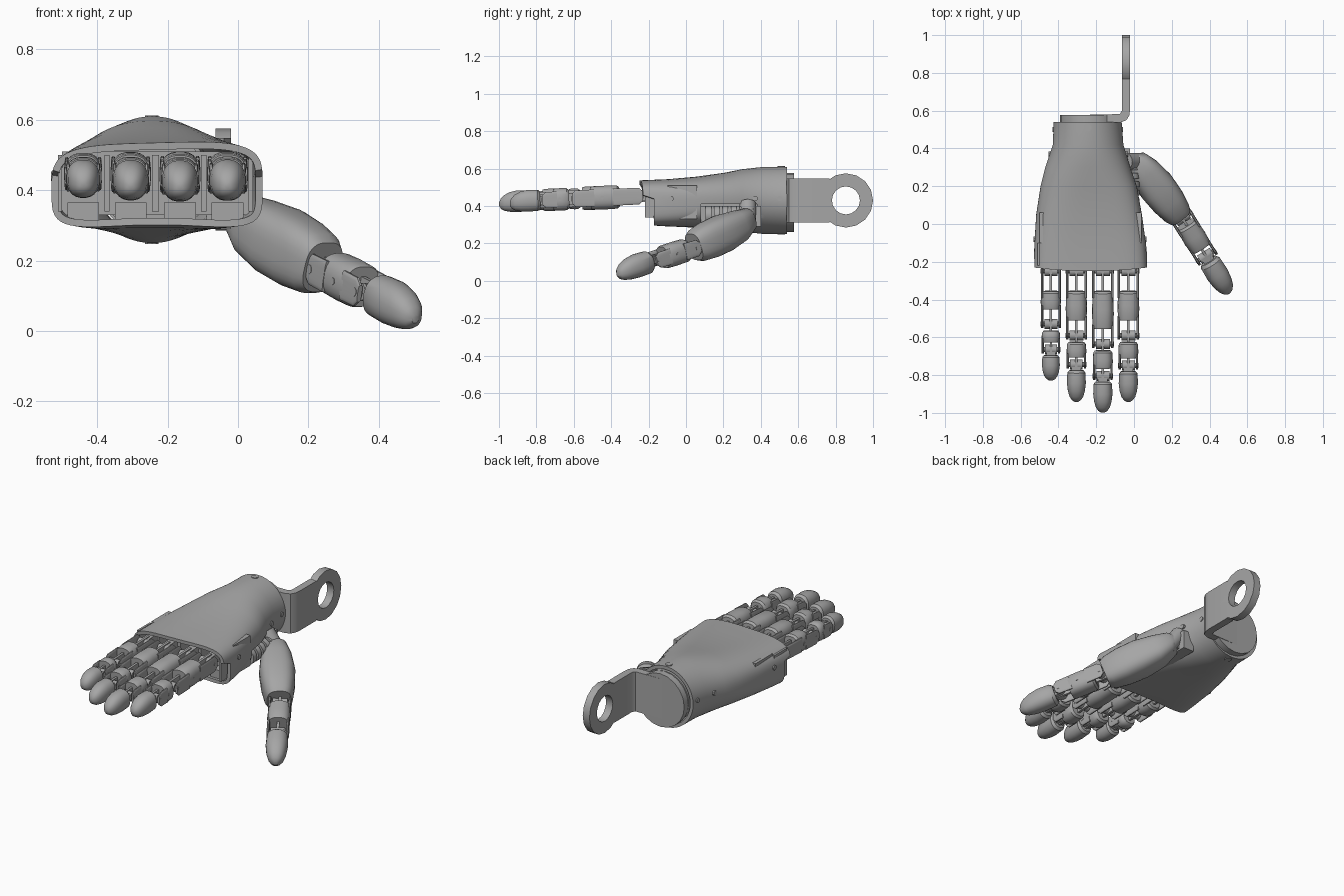
import bpy, bmesh
from math import cos, sin, pi, radians, copysign
from mathutils import Matrix, Vector

cube = bpy.data.objects.get("Cube")
if cube:
    bpy.data.objects.remove(cube)

GREY = (0.38, 0.38, 0.38, 1)
grey = bpy.data.materials.new("plain grey")
grey.use_nodes = True
grey.diffuse_color = GREY
grey.node_tree.nodes["Principled BSDF"].inputs["Base Color"].default_value = GREY
parts = []


def finish(bm, name, matrix=Matrix()):
    bmesh.ops.recalc_face_normals(bm, faces=bm.faces)
    me = bpy.data.meshes.new(name)
    bm.to_mesh(me)
    bm.free()
    me.transform(matrix)
    me.materials.append(grey)
    ob = bpy.data.objects.new(name, me)
    bpy.context.collection.objects.link(ob)
    parts.append(ob)
    return ob


def oval(cx, y, cz, rx, rz, p=2.0, n=24):
    """Rounded-box ring across the y axis; p=2 is an ellipse."""
    def power(v):
        return copysign(abs(v) ** (2 / p), v)
    angles = [2 * pi * (i + 0.5) / n for i in range(n)]
    return [Vector((cx + rx * power(cos(a)), y, cz + rz * power(sin(a)))) for a in angles]


def loft(bm, rings, caps=True):
    rows = [[bm.verts.new(p) for p in r] for r in rings]
    n = len(rows[0])
    for a, b in zip(rows, rows[1:]):
        for i in range(n):
            bm.faces.new((a[i], a[(i + 1) % n], b[(i + 1) % n], b[i]))
    if caps:
        bm.faces.new(rows[0])
        bm.faces.new(rows[-1])


def box(bm, lo, hi):
    lo, hi = Vector(lo), Vector(hi)
    m = Matrix.Translation((lo + hi) / 2) @ Matrix.Diagonal((*(hi - lo), 1))
    bmesh.ops.create_cube(bm, size=1, matrix=m)


def rod(bm, at, axis, r, depth, sides=16):
    turn = Vector((0, 0, 1)).rotation_difference(Vector(axis)).to_matrix().to_4x4()
    bmesh.ops.create_cone(bm, cap_ends=True, segments=sides, radius1=r, radius2=r,
                          depth=depth, matrix=Matrix.Translation(at) @ turn)


def frame(start, end):
    """Local y runs from start to end, local z stays as upright as it can."""
    d = (Vector(end) - Vector(start)).normalized()
    u = d.cross(Vector((0, 0, 1))).normalized()
    m = Matrix((u, d, u.cross(d))).transposed().to_4x4()
    return Matrix.Translation(start) @ m


# Palm shell: open loft from the round wrist to the wide knuckles
bm = bmesh.new()
rings = []
for y, cx, rx, low, high, p in (
        (0.54, -0.245, 0.18, 0.25, 0.61, 2), (0.42, -0.243, 0.187, 0.25, 0.61, 2),
        (0.3, -0.245, 0.225, 0.26, 0.597, 2.2), (0.2, -0.24, 0.255, 0.265, 0.577, 2.5),
        (0.05, -0.238, 0.28, 0.27, 0.556, 3), (-0.1, -0.232, 0.295, 0.27, 0.542, 3.6),
        (-0.24, -0.23, 0.3, 0.272, 0.535, 4)):
    ring = oval(cx, y, (low + high) / 2, rx, (high - low) / 2, p, 72)
    flat = (p - 2) / 2
    for v in ring:
        off = (v.x - cx) / rx
        if v.z < 0.4:
            v.z += 0.03 * flat * (1 - off * off)
        else:
            v.z += 0.008 * flat * off
        if y < -0.2:
            v.y = -0.17 if v.z < 0.45 else -0.25 + 0.02 * off * off
    rings.append(ring)
loft(bm, rings, caps=False)
shell = finish(bm, "palm_shell")
solid = shell.modifiers.new("wall", "SOLIDIFY")
solid.thickness = 0.02
solid.offset = -1

# Opening in the shell where the thumb is mounted
bm = bmesh.new()
box(bm, (-0.06, 0.08, 0.22), (0.2, 0.38, 0.41))
cutter = finish(bm, "thumb_opening_cutter")
parts.remove(cutter)
cutter.hide_render = True
cutter.display_type = "WIRE"
cut = shell.modifiers.new("thumb opening", "BOOLEAN")
cut.object = cutter
cut.operation = "DIFFERENCE"
cut.solver = "EXACT"
bpy.context.view_layer.objects.active = shell
for mod in list(shell.modifiers):
    bpy.ops.object.modifier_apply(modifier=mod.name)
bpy.data.objects.remove(cutter)

# Inner frame carrying the fingers, with lower guide blocks
FINGERS = (("little", -0.44, -0.55, -0.685, -0.83, 0.053),
           ("ring", -0.305, -0.61, -0.765, -0.943, 0.056),
           ("middle", -0.165, -0.655, -0.825, -1.0, 0.057),
           ("index", -0.03, -0.61, -0.77, -0.943, 0.057))
bm = bmesh.new()
box(bm, (-0.5, -0.1, 0.33), (0.04, 0.06, 0.51))
box(bm, (-0.4, 0.06, 0.33), (-0.08, 0.4, 0.5))
for _, x, *_rest in FINGERS:
    box(bm, (x - 0.045, -0.15, 0.315), (x + 0.045, -0.1, 0.365))
    for side in (-1, 1):
        e = x + side * 0.066
        box(bm, (e - 0.006, -0.22, 0.34), (e + 0.006, -0.1, 0.5))
finish(bm, "inner_frame")

# Thumb mount: stacked toothed discs inside the opening
bm = bmesh.new()
box(bm, (-0.09, 0.06, 0.29), (-0.02, 0.4, 0.4))
for i in range(6):
    rod(bm, (-0.02, 0.12 + 0.045 * i, 0.35), (0, 1, 0), 0.05, 0.03)
rod(bm, (0.0, 0.33, 0.35), (0.6, 0, -0.8), 0.045, 0.15)
finish(bm, "thumb_mount")

# Screw heads on the shell
bm = bmesh.new()
rod(bm, (-0.245, 0.51, 0.605), (0, 0, 1), 0.02, 0.016, 10)
rod(bm, (-0.245, 0.51, 0.255), (0, 0, 1), 0.02, 0.016, 10)
for x, y in ((-0.066, 0.5), (-0.424, 0.5), (0.059, -0.08), (-0.523, -0.08),
             (-0.04, 0.37), (-0.445, 0.37)):
    rod(bm, (x, y, 0.44), (1, 0, 0), 0.014, 0.016, 10)
finish(bm, "shell_screws")


def fork(bm, root, tip, w, h):
    """Two side ears, a thin centre web and a hinge barrel at the tip."""
    reach = copysign(0.02, tip - root)
    for side in (-1, 1):
        ear = [oval(side * 0.88 * w, y, 0, 0.12 * w, k * h, 4, 16)
               for y, k in ((root - reach, 0.72), (tip - reach, 0.7), (tip, 0.4))]
        loft(bm, ear)
    lo, hi = sorted((root - reach, tip + reach))
    box(bm, (-0.12 * w, lo, -0.5 * h), (0.12 * w, hi, 0.5 * h))
    rod(bm, (0, tip - reach, 0), (1, 0, 0), 0.026, 1.3 * w)
    rod(bm, (0, tip - reach, 0), (1, 0, 0), 0.013, 2.04 * w, 10)


def body(bm, y0, y1, w, h):
    """Straight rounded link with softened ends and side screws."""
    loft(bm, [oval(0, y, 0, k * w, k * h, 2.6)
              for y, k in ((y0, 0.8), (y0 + 0.012, 0.97), ((y0 + y1) / 2, 1),
                           (y1 - 0.01, 0.98), (y1, 0.92))])
    rod(bm, (0, y0 * 0.4 + y1 * 0.6, 0), (1, 0, 0), 0.01, 2.03 * w, 10)


def tip(bm, y0, y1, w, h):
    """Fingertip link that rounds off at the end."""
    rings = []
    for t, k, drop in ((0, 0.75, 0), (0.08, 0.96, 0), (0.4, 1, 0), (0.65, 0.9, 0.05),
                       (0.83, 0.72, 0.12), (0.94, 0.48, 0.18), (1, 0.18, 0.22)):
        rings.append(oval(0, y0 + t * (y1 - y0), -drop * h, k * w, k * h, 2.3))
    loft(bm, rings)
    box(bm, (-0.5 * w, y0 - 0.03, -0.4 * h), (0.5 * w, y0 + 0.02, 0.4 * h))


# Four fingers: knuckle fork, two hinged links and a tip
ROOT = -0.2
for name, x, j1, j2, end, w in FINGERS:
    m = frame((x, ROOT, 0.455), (x, -1, 0.422))
    a, b, c = ROOT - j1, ROOT - j2, ROOT - end
    h = w * 1.12
    bm = bmesh.new()
    fork(bm, 0.17, 0.03, w, h)
    box(bm, (-0.4 * w, -0.11, -0.4 * h), (0.4 * w, 0.05, 0.4 * h))
    body(bm, 0.155, a - 0.1, w, h)
    fork(bm, a - 0.1, a, w, h)
    finish(bm, name + "_finger_lower_link", m)
    bm = bmesh.new()
    body(bm, a + 0.015, b - 0.06, 0.92 * w, 0.95 * h)
    fork(bm, b - 0.06, b, 0.92 * w, 0.95 * h)
    finish(bm, name + "_finger_middle_link", m)
    bm = bmesh.new()
    tip(bm, b + 0.01, c, 0.9 * w, 0.92 * h)
    finish(bm, name + "_finger_tip", m)

# Thumb base: bulging shell from the mount to the first thumb joint
m = frame((0.005, 0.345, 0.325), (0.25, 0.03, 0.175))
bm = bmesh.new()
loft(bm, [oval(cx, y, cz, rx, rz, 2.8, 28) for cx, y, cz, rx, rz in (
    (0.01, -0.02, 0.02, 0.035, 0.03), (0.0, 0.01, 0.01, 0.06, 0.06),
    (0, 0.09, 0, 0.085, 0.085), (0, 0.2, 0, 0.098, 0.1), (0, 0.3, 0, 0.092, 0.1),
    (0, 0.38, 0, 0.078, 0.09), (0, 0.41, 0, 0.065, 0.075))])
finish(bm, "thumb_base", m)

# Thumb links
m = frame((0.25, 0.04, 0.178), (0.5, -0.36, 0.05))
bm = bmesh.new()
fork(bm, 0.07, -0.01, 0.062, 0.064)
body(bm, 0.05, 0.2, 0.062, 0.064)
fork(bm, 0.2, 0.275, 0.06, 0.06)
finish(bm, "thumb_lower_link", m)
bm = bmesh.new()
tip(bm, 0.285, 0.5, 0.06, 0.064)
finish(bm, "thumb_tip", m)

# Wrist plug and mounting disc
bm = bmesh.new()
rod(bm, (-0.245, 0.5, 0.43), (0, 1, 0), 0.15, 0.08, 32)
rod(bm, (-0.235, 0.558, 0.42), (0, 1, 0), 0.158, 0.04, 20)
finish(bm, "wrist_disc")

# Bent bracket arm, drawn from above and raised
PROFILE = ((-0.25, 0.538), (-0.07, 0.538), (-0.04, 0.55), (-0.025, 0.575), (-0.02, 0.61),
           (-0.02, 0.768), (-0.064, 0.768), (-0.064, 0.6), (-0.075, 0.582), (-0.25, 0.578))
bm = bmesh.new()
loft(bm, [[Vector((x, y, z)) for x, y in PROFILE] for z in (0.312, 0.548)])
finish(bm, "bracket_arm")

# Bracket eye: flat ring
bm = bmesh.new()
corners = ((-0.064, 0.145), (-0.02, 0.145), (-0.02, 0.075), (-0.064, 0.075))
rings = []
for i in range(17):
    a = 2 * pi * i / 16
    rings.append([Vector((x, 0.855 + r * cos(a), 0.43 + r * sin(a))) for x, r in corners])
loft(bm, rings, caps=False)
bmesh.ops.remove_doubles(bm, verts=bm.verts, dist=0.0001)
finish(bm, "bracket_eye")

# Smooth shading with sharp edges kept
bpy.ops.object.select_all(action="DESELECT")
for ob in parts:
    ob.select_set(True)
bpy.context.view_layer.objects.active = shell
bpy.ops.object.shade_smooth_by_angle(angle=radians(35))
